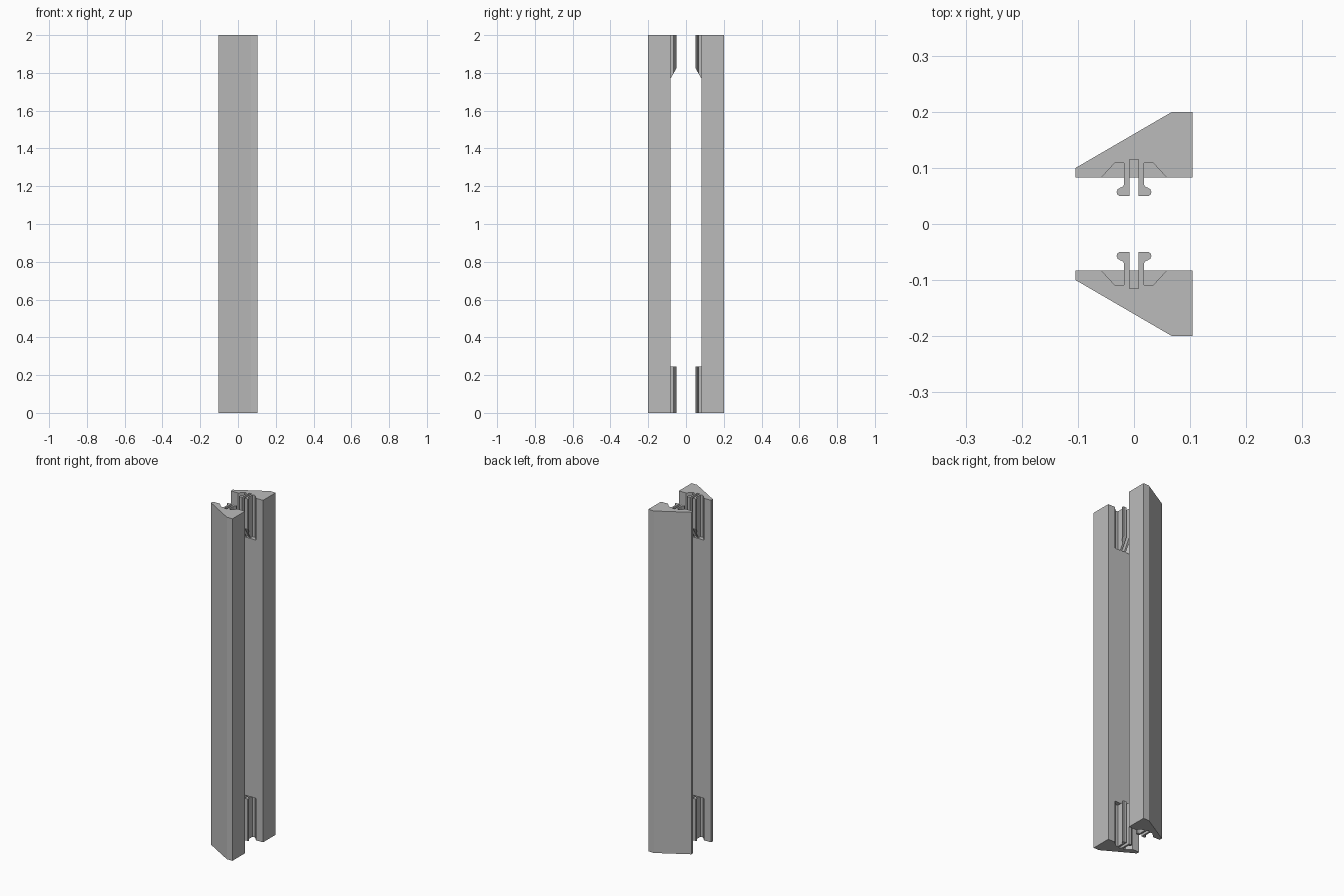
import bpy, bmesh

old = bpy.data.objects.get("Cube")
if old:
    bpy.data.objects.remove(old, do_unlink=True)

grey = bpy.data.materials.new("plain_grey")
grey.use_nodes = True
colour = (0.5, 0.5, 0.5, 1)
grey.diffuse_color = colour
grey.node_tree.nodes["Principled BSDF"].inputs["Base Color"].default_value = colour

HEIGHT = 2.0
CLIP = 0.245
BAR = [(-0.104, 0.083), (0.104, 0.083), (0.104, 0.2), (0.068, 0.2), (-0.104, 0.1)]
# Right half of the pocket outline, from its mouth to the centre slot
POCKET = [(0.058, 0.083), (0.034, 0.109), (0.008, 0.109), (0.008, 0.115)]
# Hooked leg outline
HOOK = [(0.008, 0.05), (0.026, 0.05), (0.03, 0.053), (0.031, 0.057),
        (0.029, 0.062), (0.025, 0.0645), (0.0205, 0.066), (0.018, 0.07),
        (0.018, 0.114), (0.008, 0.114)]


def extrude(name, points, bottom, top):
    """Upright prism; bottom is a function of the distance from the middle."""
    bm = bmesh.new()
    low = [bm.verts.new((x, y, bottom(abs(y)))) for x, y in points]
    high = [bm.verts.new((x, y, top)) for x, y in points]
    bm.faces.new(low)
    bm.faces.new(high)
    for i in range(len(points)):
        j = (i + 1) % len(points)
        bm.faces.new((low[i], low[j], high[j], high[i]))
    bmesh.ops.recalc_face_normals(bm, faces=bm.faces)
    mesh = bpy.data.meshes.new(name)
    bm.to_mesh(mesh)
    bm.free()
    mesh.materials.append(grey)
    obj = bpy.data.objects.new(name, mesh)
    bpy.context.collection.objects.link(obj)
    return obj


def place(points, side, flip=1):
    return [(x * flip, y * side) for x, y in points]


# Pocket cutter outline, pushed slightly past the bar's inner face
mouth = [(0.059, 0.082)] + POCKET[1:]
pocket = mouth + [(-x, y) for x, y in reversed(mouth)]

for bar_name, side in (("front", -1), ("back", 1)):
    bar = extrude(bar_name + "_bar", place(BAR, side), lambda y: 0, HEIGHT)
    ends = (("lower", -0.05, CLIP, lambda y: 0, CLIP),
            ("upper", HEIGHT - CLIP, HEIGHT + 0.05,
             lambda y: 1.825 - (y - 0.05) * 1.732, HEIGHT))
    for end, cut_low, cut_high, leg_low, leg_high in ends:
        # Pocket cut into the inner face at each end
        name = f"{bar_name}_{end}"
        cutter = extrude(name + "_pocket_cutter", place(pocket, side),
                         lambda y: cut_low, cut_high)
        cutter.hide_render = True
        cutter.hide_viewport = True
        cutter.display_type = 'WIRE'
        cut = bar.modifiers.new(end + "_pocket", 'BOOLEAN')
        cut.operation = 'DIFFERENCE'
        cut.solver = 'EXACT'
        cut.object = cutter
        # Pair of hooked clip legs
        for leg, flip in (("left", 1), ("right", -1)):
            extrude(f"{name}_{leg}_clip", place(HOOK, side, flip), leg_low, leg_high)
